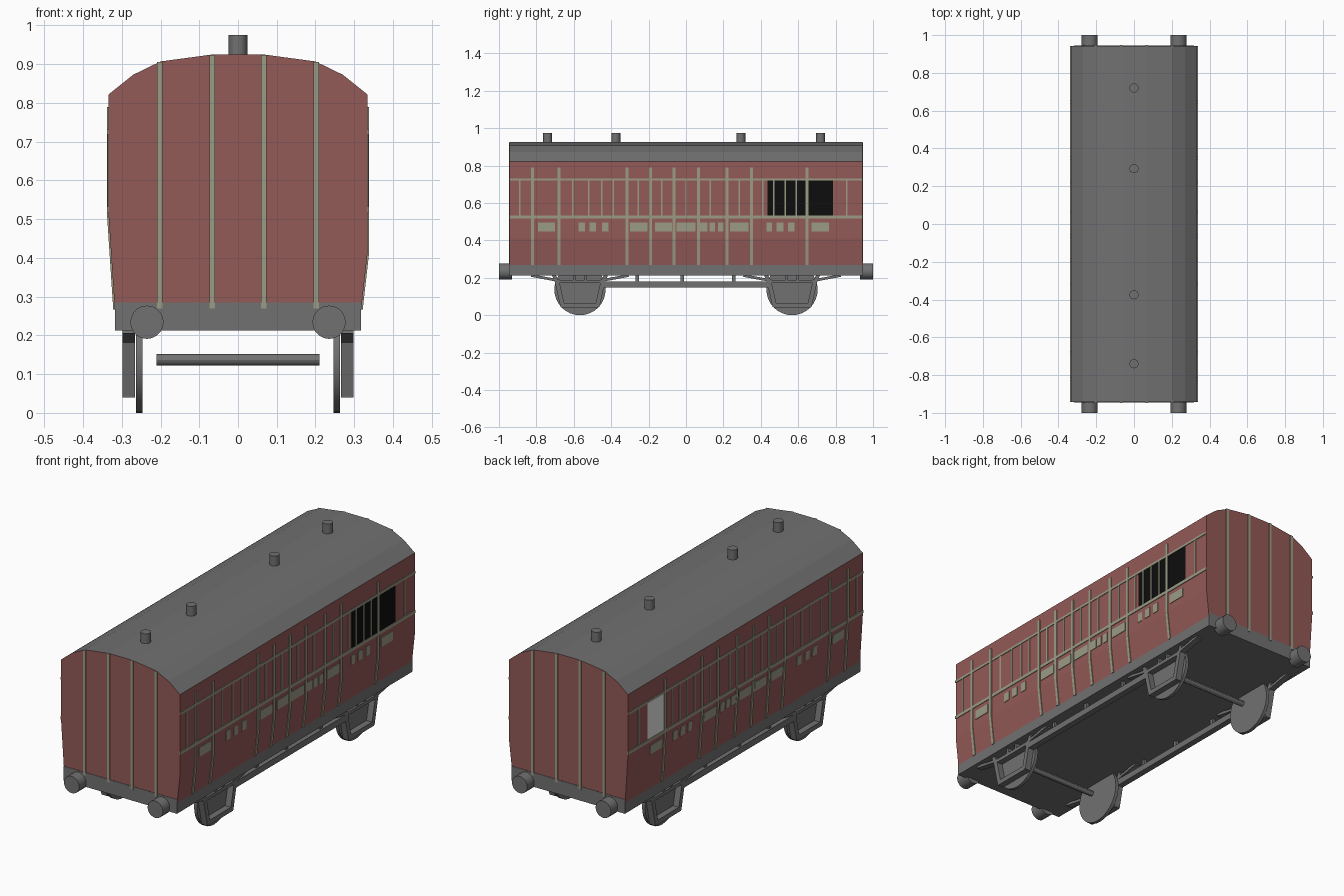
import bpy, bmesh
from math import pi
from mathutils import Vector, Matrix

if "Cube" in bpy.data.objects:
    bpy.data.objects.remove(bpy.data.objects["Cube"], do_unlink=True)


def material(name, rgb):
    m = bpy.data.materials.new(name)
    m.use_nodes = True
    m.diffuse_color = (*rgb, 1)
    m.node_tree.nodes["Principled BSDF"].inputs["Base Color"].default_value = (*rgb, 1)
    return m


RED = material("carriage red", (0.29, 0.1, 0.095))
CREAM = material("lining cream", (0.33, 0.33, 0.24))
GREY = material("roof and frame grey", (0.165, 0.165, 0.165))
BLACK = material("window black", (0.004, 0.004, 0.004))
PALE = material("pale glass", (0.8, 0.8, 0.8))


def finish(bm, name, *mats):
    bmesh.ops.recalc_face_normals(bm, faces=bm.faces)
    me = bpy.data.meshes.new(name)
    bm.to_mesh(me)
    bm.free()
    for m in mats:
        me.materials.append(m)
    ob = bpy.data.objects.new(name, me)
    bpy.context.collection.objects.link(ob)
    return ob


def extrude(bm, points, offset):
    """Closed solid from an outline swept by an offset."""
    low = [bm.verts.new(p) for p in points]
    high = [bm.verts.new(Vector(p) + Vector(offset)) for p in points]
    n = len(points)
    bm.faces.new(low)
    bm.faces.new(high)
    for i in range(n):
        j = (i + 1) % n
        bm.faces.new((low[i], low[j], high[j], high[i]))


def box(bm, x0, x1, y0, y1, z0, z1):
    extrude(bm, [(x0, y0, z0), (x1, y0, z0), (x1, y1, z0), (x0, y1, z0)], (0, 0, z1 - z0))


def bar(bm, a, b, width, x0, x1):
    """Flat bar between two (y, z) points."""
    a, b = Vector(a), Vector(b)
    d = (b - a).normalized() * width / 2
    s = Vector((-d.y, d.x))
    extrude(bm, [(x0, *p) for p in (a + s, b + s, b - s, a - s)], (x1 - x0, 0, 0))


def cylinder(name, centre, radius, depth, axis, sides=20):
    bm = bmesh.new()
    rot = {"X": Matrix.Rotation(pi / 2, 4, "Y"), "Y": Matrix.Rotation(pi / 2, 4, "X"),
           "Z": Matrix()}[axis]
    bmesh.ops.create_cone(bm, cap_ends=True, segments=sides, radius1=radius, radius2=radius,
                          depth=depth, matrix=Matrix.Translation(centre) @ rot)
    ob = finish(bm, name, GREY)
    bpy.context.view_layer.objects.active = ob
    ob.select_set(True)
    bpy.ops.object.shade_smooth_by_angle()
    ob.select_set(False)


# Body: arched section, lower sides tuck in; roof faces take the grey
END, FOOT, HALF, SILL = 0.943, 0.318, 0.334, 0.267
BEND = {1: 0.41, -1: 0.51}
arch = [(HALF, 0.822), (0.27, 0.873), (0.2, 0.907), (0.066, 0.925)]
right = [(FOOT, SILL), (HALF, BEND[1])] + arch
left = [(-FOOT, SILL), (-HALF, BEND[-1])] + [(-x, z) for x, z in arch]
bm = bmesh.new()
extrude(bm, [(x, -END, z) for x, z in right + left[::-1]], (0, 2 * END, 0))
bmesh.ops.recalc_face_normals(bm, faces=bm.faces)
for f in bm.faces:
    f.material_index = 1 if f.normal.z > 0.3 else 0
finish(bm, "body", RED, GREY)

# Underframe with taller end beams
bm = bmesh.new()
box(bm, -FOOT, FOOT, -END, END, 0.213, SILL)
for s in (1, -1):
    box(bm, -FOOT, FOOT, s * (END - 0.01), s * (END + 0.002), 0.213, 0.285)
finish(bm, "underframe", GREY)


def side_x(side, z):
    t = min(1, (z - SILL) / (BEND[side] - SILL))
    return FOOT + (HALF - FOOT) * t


def side_plate(bm, side, y0, y1, z0, z1, lift=0.004):
    """Thin plate that follows the bent side wall."""
    zs = [z0] + [b for b in [BEND[side]] if z0 < b < z1] + [z1]
    outer = [(side * (side_x(side, z) + lift), y0, z) for z in zs]
    inner = [(side * (side_x(side, z) - 0.002), y0, z) for z in zs]
    extrude(bm, outer + inner[::-1], (0, y1 - y0, 0))


# Side lining, name boards and windows
tall = [-0.82, -0.68, -0.315, -0.19, -0.063, 0.067, 0.22, 0.35, 0.647]
short = [-0.89, -0.605, -0.52, -0.45, -0.39, -0.255, -0.13, 0, 0.13, 0.285,
         0.41, 0.47, 0.53, 0.59, 0.86]
boards = [(-0.79, -0.7), (-0.575, -0.54), (-0.515, -0.48), (-0.45, -0.415),
          (-0.3, -0.205), (-0.165, -0.075), (-0.05, 0.05), (0.065, 0.115),
          (0.125, 0.155), (0.17, 0.2), (0.235, 0.335), (0.43, 0.46),
          (0.485, 0.52), (0.545, 0.58), (0.67, 0.765)]
for side, label in ((1, "left"), (-1, "right")):
    bm = bmesh.new()
    for y in tall:
        side_plate(bm, side, y - 0.008, y + 0.008, SILL, 0.79)
    for y in short:
        side_plate(bm, side, y - 0.004, y + 0.004, 0.525, 0.725, 0.003)
    for z, h in ((0.725, 0.006), (0.525, 0.008)):
        side_plate(bm, side, -END, END, z - h, z + h, 0.0035)
    for y0, y1 in boards:
        side_plate(bm, side, y0, y1, 0.448, 0.495, 0.003)
    finish(bm, label + "_side_lining", CREAM)
    bm = bmesh.new()
    side_plate(bm, side, 0.435 if side > 0 else 0.655, 0.787, 0.53, 0.721, 0.0015)
    finish(bm, label + "_window", BLACK if side > 0 else PALE)

# End lining
bm = bmesh.new()
for s in (1, -1):
    for x, top in ((-0.202, 0.905), (-0.067, 0.924), (0.067, 0.924), (0.202, 0.905)):
        box(bm, x - 0.007, x + 0.007, s * (END - 0.002), s * (END + 0.004), 0.27, top)
finish(bm, "end_lining", CREAM)

# Roof vents
for y in (-0.74, -0.375, 0.293, 0.72):
    cylinder("roof_vent", (0, y, 0.94), 0.024, 0.07, "Z", 16)

# Buffers, wheels and axles
AXLE, RADIUS = 0.567, 0.137
for e in (1, -1):
    cylinder("axle", (0, e * AXLE, RADIUS), 0.015, 0.42, "X", 12)
    for s in (1, -1):
        cylinder("buffer", (s * 0.235, e * 0.965, 0.234), 0.043, 0.07, "Y")
        cylinder("wheel", (s * 0.2545, e * AXLE, RADIUS), RADIUS, 0.017, "X", 32)

# Axle guards with springs, and the step rail between them
for s, label in ((1, "left"), (-1, "right")):
    x0, x1 = s * 0.266, s * 0.298
    for e in (1, -1):
        bm = bmesh.new()
        c = e * AXLE
        for k in (1, -1):
            bar(bm, (c + k * 0.125, 0.19), (c + k * 0.092, 0.045), 0.024, x0, x1)
            bar(bm, (c + k * 0.26, 0.212), (c + k * 0.11, 0.184), 0.014, x0, x1)
            bar(bm, (c + k * 0.125, 0.185), (c + k * 0.14, 0.215), 0.02, x0, x1)
            bar(bm, (c + k * 0.03, 0.18), (c + k * 0.03, 0.215), 0.012, x0, x1)
        bar(bm, (c - 0.115, 0.18), (c + 0.115, 0.18), 0.018, x0, x1)
        bar(bm, (c - 0.1, 0.052), (c + 0.1, 0.052), 0.024, x0, x1)
        finish(bm, label + "_axle_guard", GREY)
    bm = bmesh.new()
    box(bm, x0, x1, -0.46, 0.46, 0.148, 0.18)
    for y in (-0.26, -0.02, 0.255):
        box(bm, s * 0.275, s * 0.29, y - 0.009, y + 0.009, 0.175, 0.215)
    finish(bm, label + "_step_rail", GREY)
